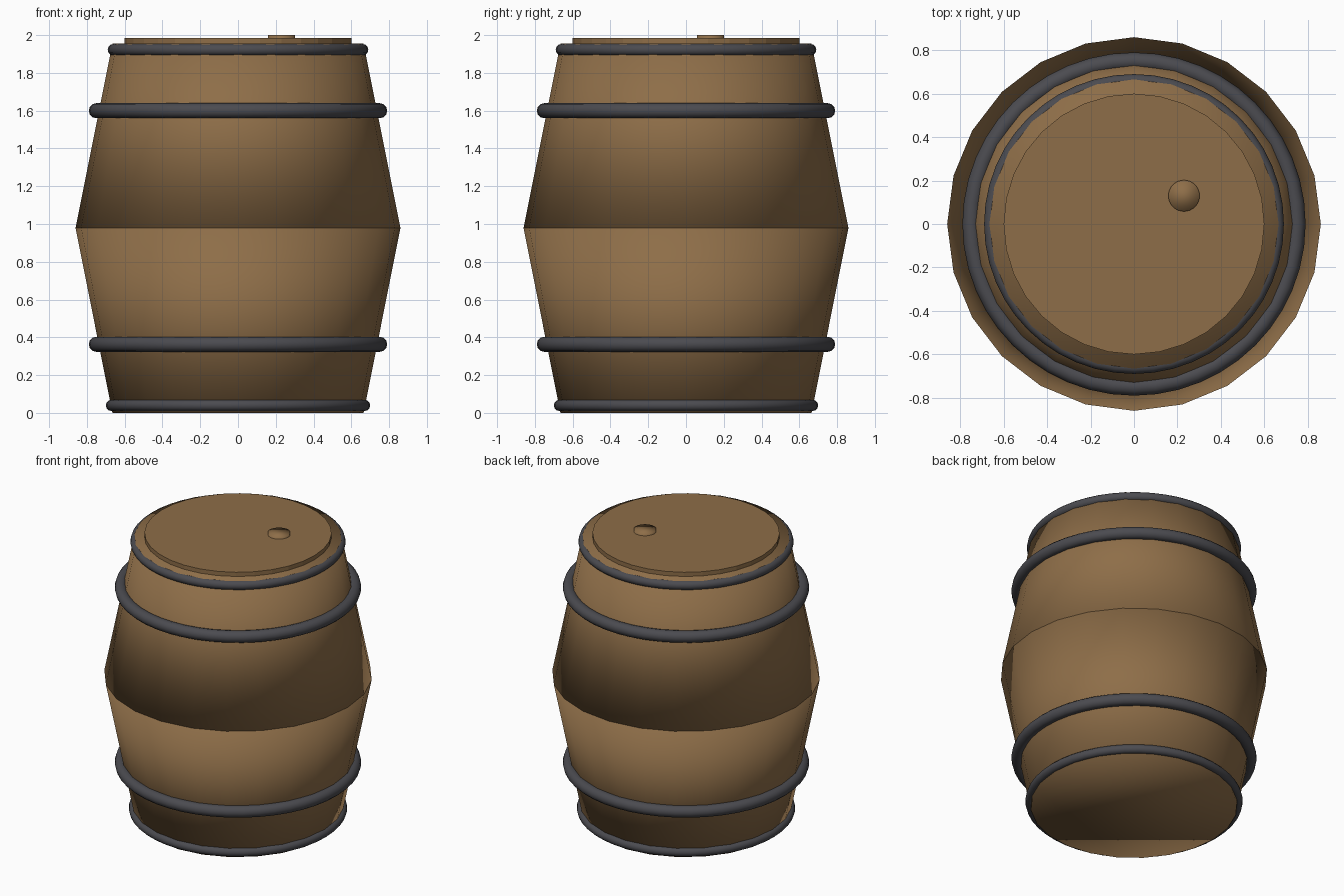
import bpy

cube = bpy.data.objects.get("Cube")
if cube:
    bpy.data.objects.remove(cube, do_unlink=True)


def make_material(name, rgb):
    mat = bpy.data.materials.new(name)
    mat.use_nodes = True
    color = (*rgb, 1.0)
    mat.diffuse_color = color
    mat.node_tree.nodes["Principled BSDF"].inputs["Base Color"].default_value = color
    return mat


wood = make_material("brown wood", (0.27, 0.155, 0.065))
iron = make_material("dark iron", (0.07, 0.07, 0.08))


def finish(name, mat, smooth=True):
    obj = bpy.context.object
    obj.name = name
    obj.data.materials.append(mat)
    if smooth:
        bpy.ops.object.shade_smooth()
    return obj


def wood_section(name, r_low, r_high, z_low, z_high, x=0, y=0, sides=24, smooth=True):
    bpy.ops.mesh.primitive_cone_add(
        vertices=sides, radius1=r_low, radius2=r_high, depth=z_high - z_low,
        location=(x, y, (z_low + z_high) / 2))
    return finish(name, wood, smooth)


def hoop(name, outer, thickness, z):
    bpy.ops.mesh.primitive_torus_add(
        major_radius=outer - thickness, minor_radius=thickness,
        major_segments=48, minor_segments=12, location=(0, 0, z))
    return finish(name, iron)


# Barrel body: two closed tapered halves meeting at the belly
BELLY, END, MID, TOP = 0.86, 0.665, 0.98, 1.955
wood_section("lower_body", END, BELLY, 0, MID)
wood_section("upper_body", BELLY, END, MID, TOP)

# Lid and its bung
wood_section("lid", 0.60, 0.60, 1.90, 1.985, sides=32, smooth=False)
wood_section("bung", 0.072, 0.072, 1.95, 2.0, x=0.23, y=0.13, sides=32)

# Iron hoops
hoop("bottom_hoop", 0.70, 0.03, 0.04)
hoop("lower_hoop", 0.79, 0.04, 0.363)
hoop("upper_hoop", 0.79, 0.04, 1.60)
hoop("top_hoop", 0.69, 0.031, 1.922)
